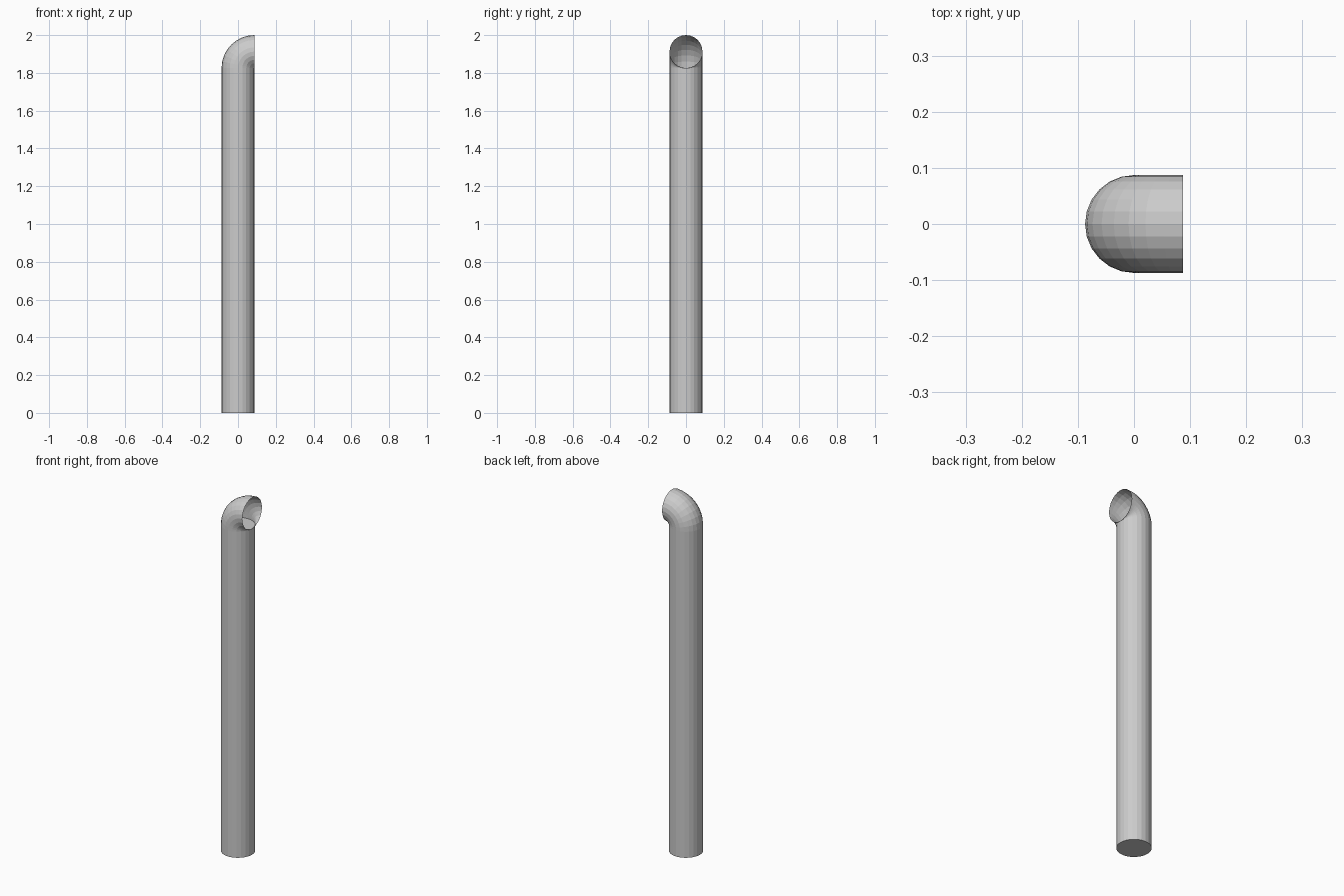
import bpy, bmesh
from math import sin, cos, pi

if "Cube" in bpy.data.objects:
    bpy.data.objects.remove(bpy.data.objects["Cube"])

R = 0.0872         # pipe radius, also the bend radius of the elbow
TOP = 2.0 - 2 * R  # height where the elbow starts
SIDES = 24
BENDS = 8


def make_object(name, bm):
    bmesh.ops.remove_doubles(bm, verts=bm.verts, dist=0.0005)
    mesh = bpy.data.meshes.new(name)
    bm.to_mesh(mesh)
    bm.free()
    obj = bpy.data.objects.new(name, mesh)
    bpy.context.collection.objects.link(obj)
    return obj


# Straight upright pipe, closed at both ends
bm = bmesh.new()
bmesh.ops.create_cone(bm, cap_ends=True, segments=SIDES,
                      radius1=R, radius2=R, depth=TOP)
bmesh.ops.translate(bm, verts=bm.verts, vec=(0, 0, TOP / 2))
make_object("upright_pipe", bm)

# Tight 90 degree elbow with an open mouth facing +x
bm = bmesh.new()
rings = []
for i in range(BENDS + 1):
    bend = pi / 2 * i / BENDS
    ring = []
    for j in range(SIDES):
        a = 2 * pi * (j + 0.5) / SIDES
        if SIDES % 2 == 0:
            a = 2 * pi * j / SIDES
        reach = R - R * cos(a)   # distance from the bend axis
        ring.append(bm.verts.new((R - reach * cos(bend), R * sin(a),
                                  TOP + reach * sin(bend))))
    rings.append(ring)
for lower, upper in zip(rings, rings[1:]):
    for j in range(SIDES):
        k = (j + 1) % SIDES
        bm.faces.new((lower[j], lower[k], upper[k], upper[j]))
make_object("open_elbow", bm)
